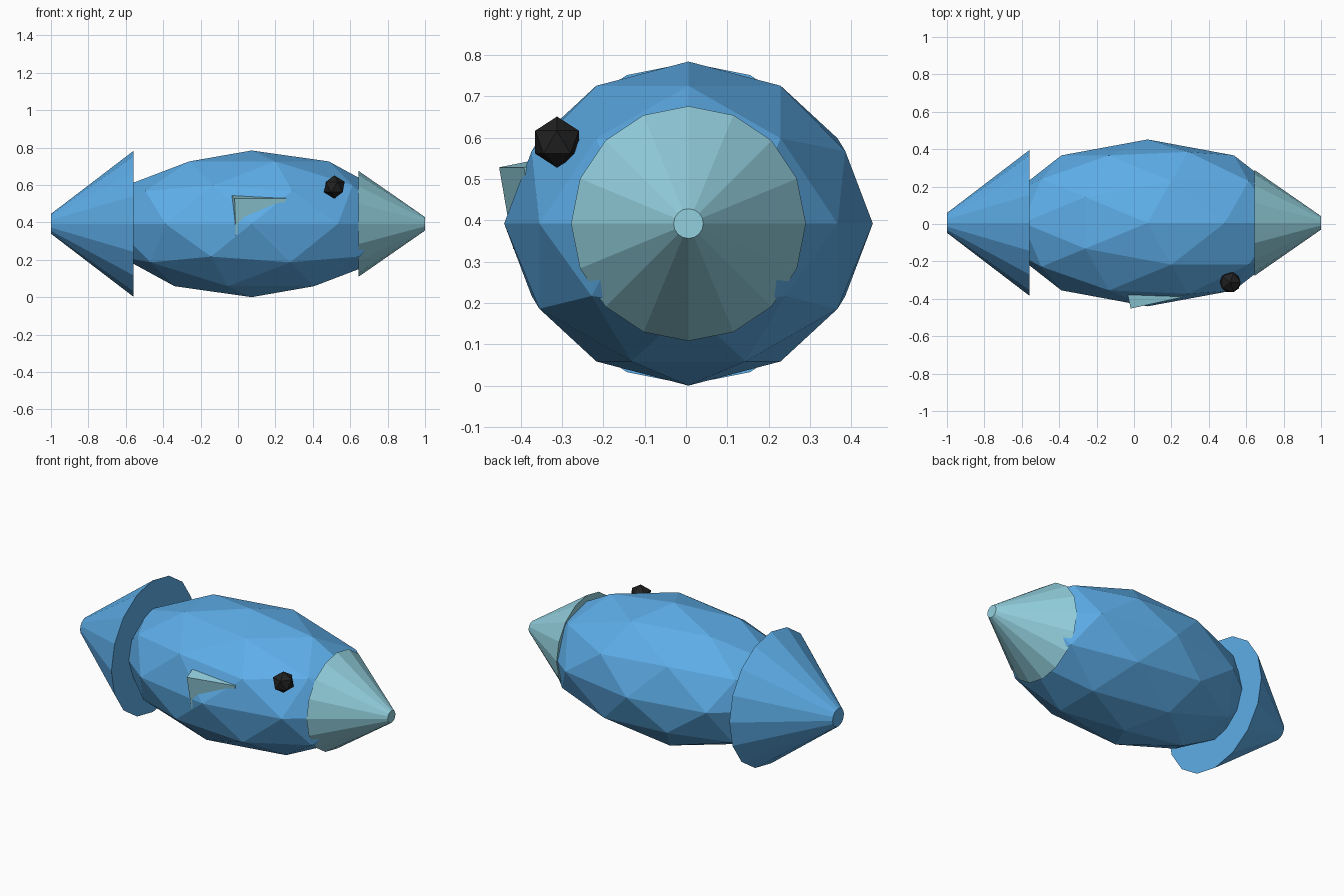
import bpy
import math

if "Cube" in bpy.data.objects:
    bpy.data.objects.remove(bpy.data.objects["Cube"])

CY, CZ = 0.006, 0.392  # body axis


def material(name, rgb):
    m = bpy.data.materials.new(name)
    m.diffuse_color = (*rgb, 1)
    m.use_nodes = True
    m.node_tree.nodes["Principled BSDF"].inputs["Base Color"].default_value = m.diffuse_color
    return m


blue = material("blue", (0.11, 0.42, 0.81))
pale = material("pale_blue", (0.29, 0.63, 0.73))
black = material("black", (0.015, 0.015, 0.015))


def ball(name, loc, scale, subdiv, mat):
    bpy.ops.mesh.primitive_ico_sphere_add(subdivisions=subdiv, radius=1, location=loc)
    ob = bpy.context.object
    ob.name, ob.scale = name, scale
    ob.data.materials.append(mat)
    return ob


def frustum(name, x0, x1, r0, r1, mat):
    # 16-sided cone along +x, radius r0 at x0 and r1 at x1
    bpy.ops.mesh.primitive_cone_add(
        vertices=16, radius1=r0, radius2=r1, depth=x1 - x0,
        location=((x0 + x1) / 2, CY, CZ), rotation=(0, math.pi / 2, 0))
    ob = bpy.context.object
    ob.name = name
    ob.data.materials.append(mat)
    return ob


# Faceted body, flared tail and nose
ball("body", (0.073, CY, CZ), (0.785, 0.446, 0.392), 2, blue)
frustum("tail", -1.0, -0.56, 0.053, 0.389, blue)
frustum("nose", 0.643, 1.0, 0.284, 0.036, pale)

# Eye on the front side
ball("eye", (0.515, -0.312, 0.589), (0.062,) * 3, 1, black)

# Tapered side fin, wide at the back, half sunk into the body
wide = [(-0.018, -0.452, 0.528), (-0.012, -0.418, 0.33),
        (-0.05, -0.29, 0.36), (-0.045, -0.32, 0.555)]
narrow = [(0.256, -0.392, 0.528), (0.252, -0.385, 0.485),
          (0.247, -0.345, 0.49), (0.25, -0.35, 0.535)]
faces = [(0, 1, 2, 3), (7, 6, 5, 4)]
faces += [(i, i + 4, (i + 1) % 4 + 4, (i + 1) % 4) for i in range(4)]
mesh = bpy.data.meshes.new("side_fin")
mesh.from_pydata(wide + narrow, [], [f[::-1] for f in faces])
mesh.materials.append(pale)
fin = bpy.data.objects.new("side_fin", mesh)
bpy.context.collection.objects.link(fin)

# Consistent outward normals on the fin
bpy.ops.object.select_all(action='DESELECT')
fin.select_set(True)
bpy.context.view_layer.objects.active = fin
bpy.ops.object.mode_set(mode='EDIT')
bpy.ops.mesh.select_all(action='SELECT')
bpy.ops.mesh.normals_make_consistent(inside=False)
bpy.ops.object.mode_set(mode='OBJECT')
